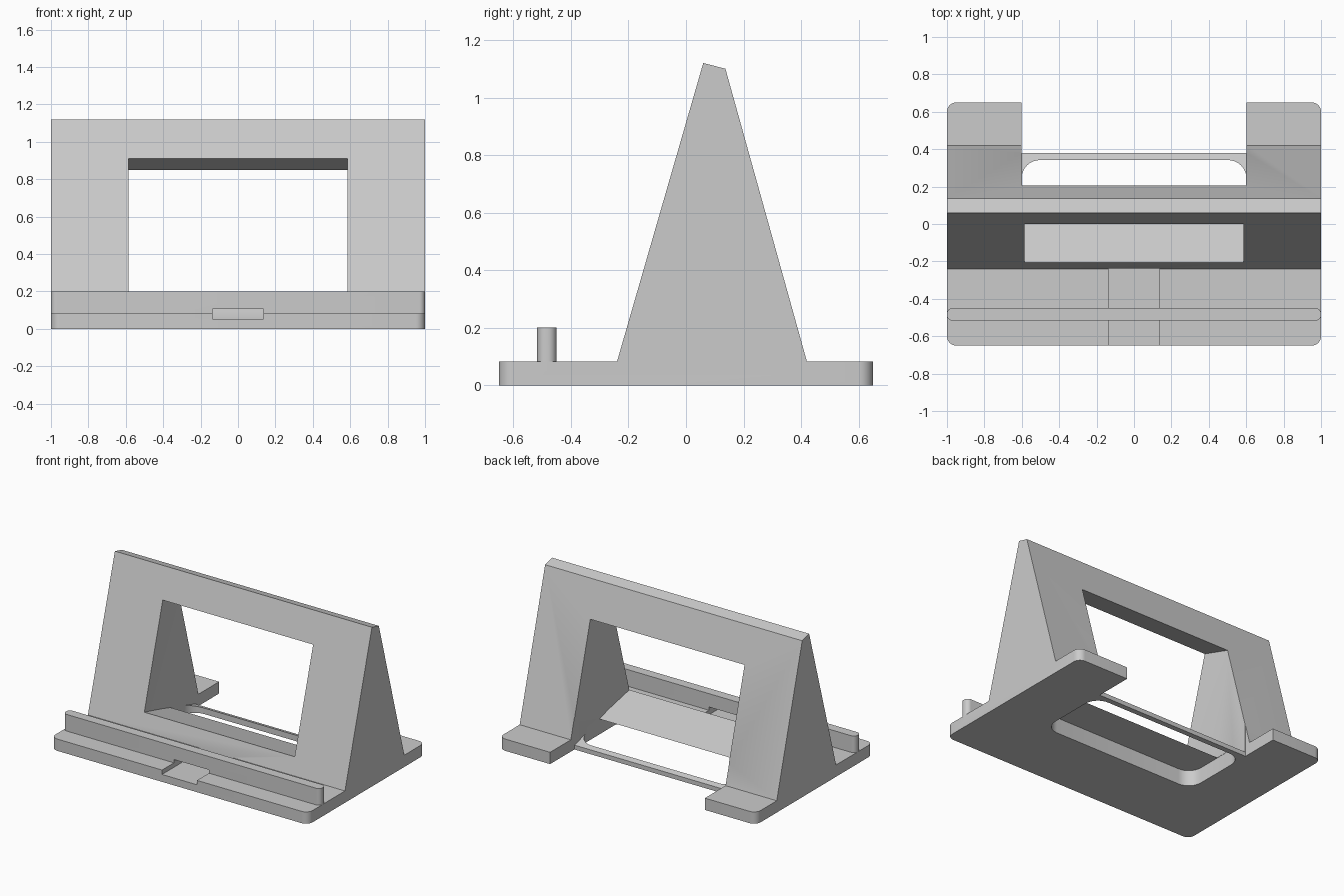
import bpy, bmesh, math
from mathutils import Matrix

default = bpy.data.objects.get("Cube")
if default:
    bpy.data.objects.remove(default, do_unlink=True)

grey = bpy.data.materials.new("plain grey")
grey.use_nodes = True
grey.diffuse_color = (0.6, 0.6, 0.6, 1)
grey.node_tree.nodes["Principled BSDF"].inputs["Base Color"].default_value = grey.diffuse_color


def prism(name, outline, low, high, matrix=Matrix()):
    """Extrude a flat outline along local z, then place it with the matrix."""
    bm = bmesh.new()
    face = bm.faces.new([bm.verts.new((x, y, low)) for x, y in outline])
    extruded = bmesh.ops.extrude_face_region(bm, geom=[face])["geom"]
    verts = [v for v in extruded if isinstance(v, bmesh.types.BMVert)]
    bmesh.ops.translate(bm, verts=verts, vec=(0, 0, high - low))
    bmesh.ops.transform(bm, matrix=matrix, verts=bm.verts)
    bmesh.ops.recalc_face_normals(bm, faces=bm.faces)
    mesh = bpy.data.meshes.new(name)
    bm.to_mesh(mesh)
    bm.free()
    mesh.materials.append(grey)
    obj = bpy.data.objects.new(name, mesh)
    bpy.context.collection.objects.link(obj)
    return obj


def rounded(half, front, back, radius, steps=8):
    """Outline of a rectangle with rounded corners."""
    corners = [(half, back), (-half, back), (-half, front), (half, front)]
    points = []
    for i, (x, y) in enumerate(corners):
        cx = x - math.copysign(radius, x)
        cy = y - radius if y == back else y + radius
        for s in range(steps + 1):
            a = (i + s / steps) * math.pi / 2
            points.append((cx + radius * math.cos(a), cy + radius * math.sin(a)))
    return points


def box(half, front, back):
    return [(half, back), (-half, back), (-half, front), (half, front)]


def combine(target, tool, operation):
    mod = target.modifiers.new(tool.name, "BOOLEAN")
    mod.operation, mod.solver, mod.object = operation, "EXACT", tool
    bpy.context.view_layer.objects.active = target
    bpy.ops.object.modifier_apply(modifier=mod.name)
    bpy.data.objects.remove(tool, do_unlink=True)


# Base plate
stand = prism("device_stand", rounded(1, -0.65, 0.65, 0.05), 0, 0.083)

# Wedge-shaped back rest: side profile (y, z) swept along x
side_to_world = Matrix(((0, 0, 1, 0), (1, 0, 0, 0), (0, 1, 0, 0), (0, 0, 0, 1)))
profile = [(-0.252, 0.04), (0.06, 1.12), (0.137, 1.1), (0.432, 0.04)]
combine(stand, prism("back_rest", profile, -1, 1, side_to_world), "UNION")

# Front ridge that holds the device
combine(stand, prism("front_ridge", rounded(1, -0.517, -0.45, 0.03), 0.04, 0.2), "UNION")

# Window, square to the sloping front and a little wider at the back
tilt = math.atan2(0.312, 1.08)
half_plan = [(0.585, -0.15), (0.585, 0), (0.6, 0.22), (0.6, 0.7)]
plan = half_plan + [(-x, y) for x, y in reversed(half_plan)]
place = Matrix.Translation((0, -0.206, 0.2)) @ Matrix.Rotation(-tilt, 4, "X")
combine(stand, prism("window", plan, 0, 0.71 / math.cos(tilt), place), "DIFFERENCE")

# Rear notch, underside pocket and cable channel
combine(stand, prism("rear_notch", box(0.602, 0.38, 0.8), -0.1, 0.7), "DIFFERENCE")
combine(stand, prism("underside_pocket", rounded(0.602, -0.16, 0.342, 0.1), -0.1, 0.11), "DIFFERENCE")
combine(stand, prism("cable_channel", box(0.136, -0.8, -0.238), 0.052, 0.106), "DIFFERENCE")

# Smooth rounded corners, crisp edges
bpy.ops.object.select_all(action="DESELECT")
stand.select_set(True)
bpy.context.view_layer.objects.active = stand
bpy.ops.object.shade_smooth_by_angle(angle=math.radians(30))
